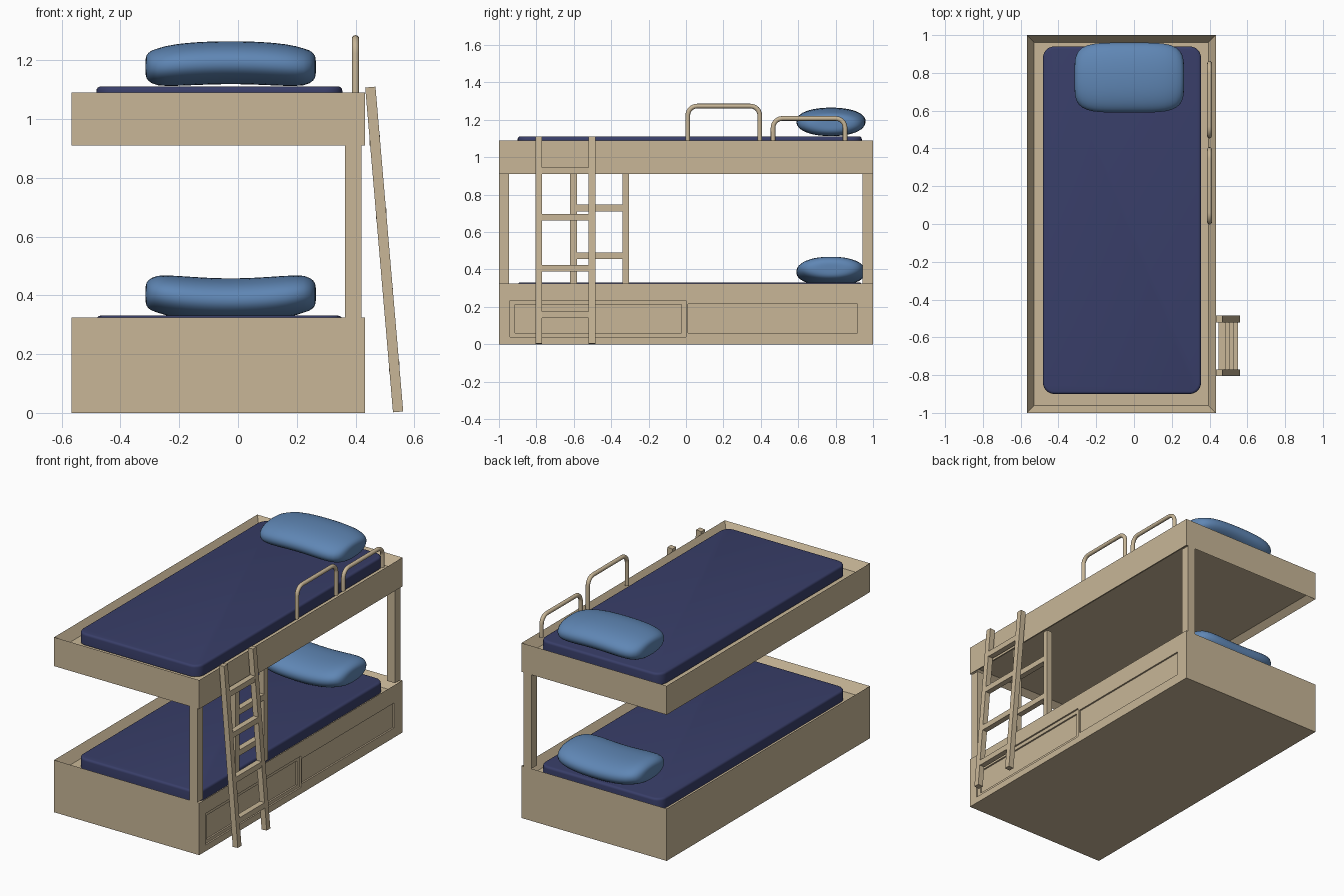
import bpy, bmesh, math
from mathutils import Matrix, Vector

if "Cube" in bpy.data.objects:
    bpy.data.objects.remove(bpy.data.objects["Cube"])


def material(name, rgb):
    m = bpy.data.materials.new(name)
    m.diffuse_color = (*rgb, 1)
    m.use_nodes = True
    m.node_tree.nodes["Principled BSDF"].inputs["Base Color"].default_value = m.diffuse_color
    return m


WOOD = material("pale_wood", (0.58, 0.47, 0.31))
NAVY = material("navy_cloth", (0.04, 0.048, 0.14))
BLUE = material("blue_cloth", (0.115, 0.24, 0.46))


def finish(name, bm, mat, smooth=False):
    bmesh.ops.recalc_face_normals(bm, faces=bm.faces)
    me = bpy.data.meshes.new(name)
    bm.to_mesh(me)
    bm.free()
    ob = bpy.data.objects.new(name, me)
    bpy.context.collection.objects.link(ob)
    me.materials.append(mat)
    bpy.context.view_layer.objects.active = ob
    if smooth:
        bpy.ops.object.select_all(action='DESELECT')
        ob.select_set(True)
        bpy.ops.object.shade_smooth_by_angle(angle=math.radians(40))
    return ob


def box_bm(x, y, z):
    """Box mesh from (min, max) ranges."""
    bm = bmesh.new()
    size = [r[1] - r[0] for r in (x, y, z)]
    mid = [(r[1] + r[0]) / 2 for r in (x, y, z)]
    bmesh.ops.create_cube(bm, size=1, matrix=Matrix.Translation(mid) @ Matrix.Diagonal((*size, 1)))
    return bm


def box(name, x, y, z):
    return finish(name, box_bm(x, y, z), WOOD)


def bed_frame(name, z, top_depth, bottom_depth):
    """Box with a recessed tray on top and optionally underneath."""
    bm = box_bm((-0.567, 0.433), (-1, 1), z)
    bm.normal_update()
    for sign, depth in ((1, top_depth), (-1, bottom_depth)):
        if depth:
            face = next(f for f in bm.faces if f.normal.z * sign > 0.9)
            bmesh.ops.inset_region(bm, faces=[face], thickness=0.054)
            bmesh.ops.translate(bm, verts=face.verts, vec=(0, 0, -sign * depth))
    return finish(name, bm, WOOD)


def mattress(name, top):
    bm = box_bm((-0.482, 0.355), (-0.9, 0.94), (top - 0.07, top))
    upright = [e for e in bm.edges if abs(e.verts[0].co.z - e.verts[1].co.z) > 0.01]
    bmesh.ops.bevel(bm, geom=upright, offset=0.06, segments=6, profile=0.5, affect='EDGES')
    rim = [e for e in bm.edges if all(v.co.z > top - 0.001 for v in e.verts)]
    bmesh.ops.bevel(bm, geom=rim, offset=0.014, segments=4, profile=0.5, affect='EDGES')
    return finish(name, bm, NAVY, True)


def pillow(name, z_mid, z_end):
    """Superellipsoid cushion bent along x."""
    bm = bmesh.new()
    bmesh.ops.create_uvsphere(bm, u_segments=48, v_segments=32, radius=1,
                              matrix=Matrix.Rotation(math.pi / 2, 4, 'Y'))
    for v in bm.verts:
        c = v.co
        r = math.hypot(c.y, c.z)
        # spread the rings towards the ends, then square off the outline
        n = (abs(c.x) ** 4.5 + r ** 4.5) ** (1 / 4.5)
        x, y, z = c / n
        q = math.hypot(y, z)
        if q > 1e-6:
            p = (abs(y) ** 2.2 + abs(z) ** 2.2) ** (1 / 2.2)
            y, z = y * q / p, z * q / p
        bend = z_mid + (z_end - z_mid) * min(1, (x / 0.85) ** 2)
        v.co = (-0.025 + 0.29 * x, 0.775 + 0.185 * y, bend + 0.073 * z)
    return finish(name, bm, BLUE, True)


def guard_rail(name, y0, y1, top):
    """Round tube bent into an upside-down U."""
    r, bend, x = 0.0125, 0.05, 0.4
    a, b, t = y0 + r, y1 - r, top - r
    path = [(a, 1.08)]
    for cy, start in ((a + bend, 180), (b - bend, 90)):
        for i in range(7):
            ang = math.radians(start - 15 * i)
            path.append((cy + bend * math.cos(ang), t - bend + bend * math.sin(ang)))
    path.append((b, 1.08))
    bm = bmesh.new()
    rings = []
    for i, (y, z) in enumerate(path):
        p, q = path[max(i - 1, 0)], path[min(i + 1, len(path) - 1)]
        d = Vector((0, q[0] - p[0], q[1] - p[1])).normalized()
        side = Vector((1, 0, 0))
        up = d.cross(side)
        rings.append([bm.verts.new(Vector((x, y, z)) + r * (side * math.cos(k * math.pi / 6)
                      + up * math.sin(k * math.pi / 6))) for k in range(12)])
    for r0, r1 in zip(rings, rings[1:]):
        for k in range(12):
            bm.faces.new((r0[k], r0[k - 1], r1[k - 1], r1[k]))
    bm.faces.new(rings[0])
    bm.faces.new(rings[-1])
    return finish(name, bm, WOOD, True)


# Bed frames
lower = bed_frame("lower_bed_frame", (0, 0.325), 0.06, 0)
bed_frame("upper_bed_frame", (0.91, 1.09), 0.06, 0.03)

# Drawer recesses: y range, z range, depth
for y, z, depth in (((-0.94, 0.0), (0.04, 0.235), 0.01),
                    ((-0.915, -0.025), (0.06, 0.212), 0.02),
                    ((0.012, 0.918), (0.06, 0.215), 0.01)):
    cutter = box("drawer_cutter", (0.433 - depth, 0.5), y, z)
    cutter.hide_render = True
    mod = lower.modifiers.new("drawer", 'BOOLEAN')
    mod.object, mod.solver = cutter, 'EXACT'
    bpy.context.view_layer.objects.active = lower
    bpy.ops.object.modifier_apply(modifier=mod.name)
    bpy.data.objects.remove(cutter)

# Bedding
mattress("lower_mattress", 0.331)
mattress("upper_mattress", 1.111)
pillow("lower_pillow", 0.385, 0.404)
pillow("upper_pillow", 1.192, 1.178)

# Corner posts
box("front_post", (0.365, 0.42), (-1, -0.945), (0.325, 0.91))
box("back_post", (0.365, 0.42), (0.945, 1), (0.325, 0.91))

# Fixed ladder between the beds
for i, y in enumerate((-0.602, -0.322)):
    box(f"inner_stile_{i + 1}", (0.382, 0.418), (y - 0.018, y + 0.018), (0.325, 0.91))
for i, z in enumerate((0.473, 0.728)):
    box(f"inner_rung_{i + 1}", (0.382, 0.418), (-0.584, -0.34), (z - 0.018, z + 0.018))

# Leaning ladder
top, bottom = Vector((0.4505, 0, 1.109)), Vector((0.545, 0, 0.0035))
tilt = math.atan2(top.x - bottom.x, top.z - bottom.z)
for i, y in enumerate((-0.787, -0.503)):
    half = (top - bottom).length / 2
    bm = box_bm((-0.0175, 0.0175), (-0.018, 0.018), (-half, half))
    mid = (top + bottom) / 2 + Vector((0, y, 0))
    bm.transform(Matrix.Translation(mid) @ Matrix.Rotation(tilt, 4, 'Y'))
    finish(f"ladder_stile_{i + 1}", bm, WOOD)
for i, z in enumerate((0.158, 0.407, 0.678, 0.928)):
    x = bottom.x + (top.x - bottom.x) * (z - bottom.z) / (top.z - bottom.z)
    box(f"ladder_rung_{i + 1}", (x - 0.0175, x + 0.0175), (-0.769, -0.521), (z - 0.0175, z + 0.0175))

# Guard rails
guard_rail("tall_guard_rail", -0.003, 0.407, 1.286)
guard_rail("short_guard_rail", 0.453, 0.863, 1.22)
